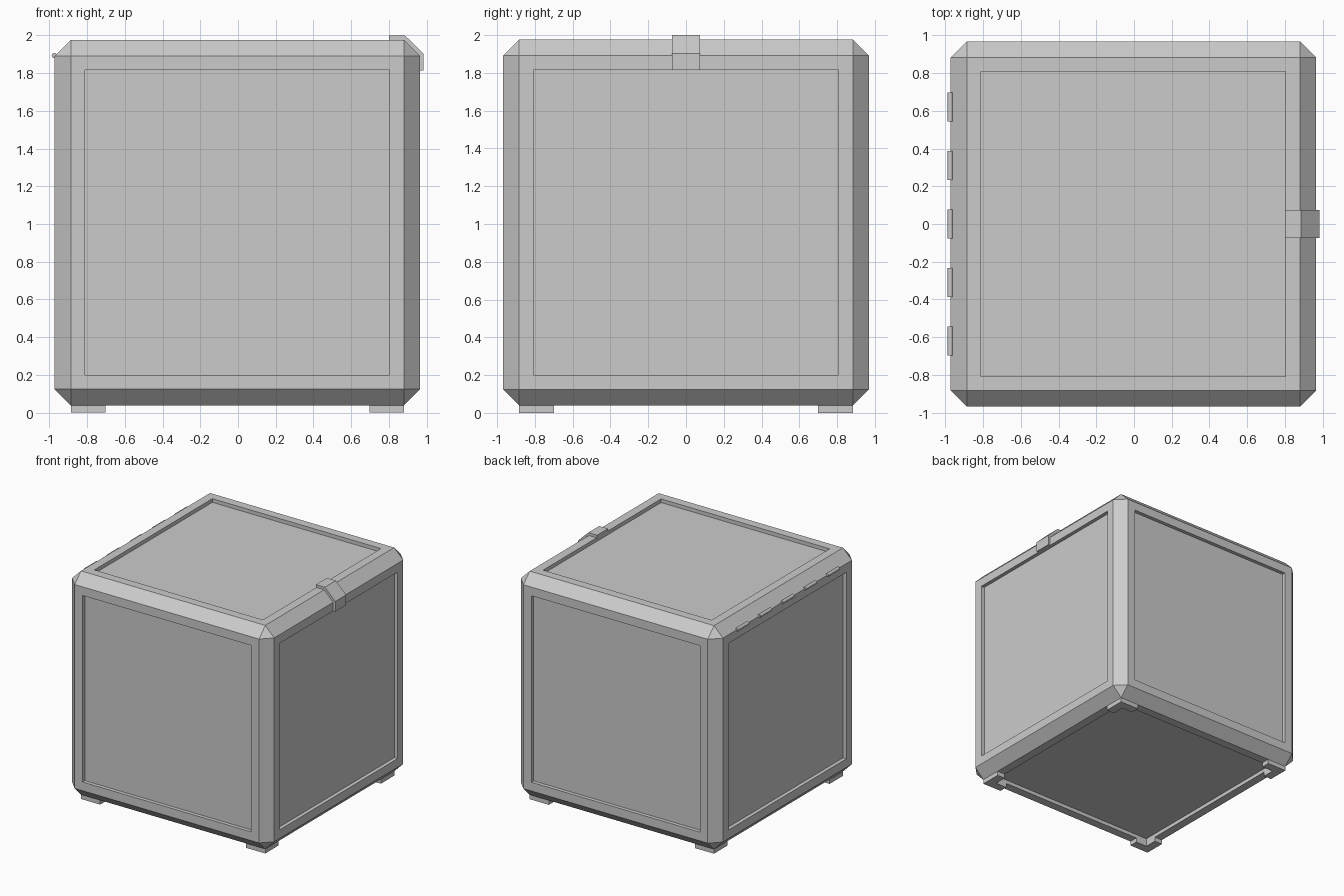
import bpy, bmesh
from math import radians
from mathutils import Vector

if "Cube" in bpy.data.objects:
    bpy.data.objects.remove(bpy.data.objects["Cube"])

CX, CZ = -0.0035, 1.0075           # body centre
HALF, CHAMFER, RIM, DEPTH = 0.969, 0.0855, 0.0755, 0.032


def finish(name, bm):
    bmesh.ops.recalc_face_normals(bm, faces=bm.faces)
    mesh = bpy.data.meshes.new(name)
    bm.to_mesh(mesh)
    bm.free()
    ob = bpy.data.objects.new(name, mesh)
    bpy.context.collection.objects.link(ob)
    return ob


def prism(name, points, direction):
    """Extrude a closed 3D outline along a direction."""
    bm = bmesh.new()
    face = bm.faces.new([bm.verts.new(p) for p in points])
    out = bmesh.ops.extrude_face_region(bm, geom=[face], use_keep_orig=True)
    moved = [g for g in out["geom"] if isinstance(g, bmesh.types.BMVert)]
    bmesh.ops.translate(bm, verts=moved, vec=Vector(direction))
    return finish(name, bm)


# Chamfered body with a recessed panel on each side
bm = bmesh.new()
bmesh.ops.create_cube(bm, size=2 * HALF)
bmesh.ops.bevel(bm, geom=bm.edges[:], offset=CHAMFER, offset_type='OFFSET',
                segments=1, affect='EDGES', profile=0.5)
panels = [f for f in bm.faces if f.calc_area() > 2]
bmesh.ops.inset_individual(bm, faces=panels, thickness=RIM, use_even_offset=True)
for f in panels:
    inward = -f.normal * DEPTH
    new = bmesh.ops.extrude_discrete_faces(bm, faces=[f])["faces"][0]
    bmesh.ops.translate(bm, verts=new.verts[:], vec=inward)
body = finish("crate_body", bm)
body.location = (CX, 0, CZ)

# L-shaped corner feet following the bottom rim
a, b, c = HALF - CHAMFER, 0.70, HALF - CHAMFER - RIM
outline = [(a, a), (b, a), (b, c), (c, c), (c, b), (a, b)]
feet = prism("corner_feet", [(x, y, 0) for x, y in outline], (0, 0, CZ - HALF + 0.001))
feet.location.x = CX
mirror = feet.modifiers.new("Mirror", 'MIRROR')
mirror.use_axis = (True, True, False)

# Latch folded over the right top edge
profile = [(0.80, 2.0), (0.885, 2.0), (0.985, 1.903), (0.985, 1.815),
           (0.96, 1.815), (0.96, 1.89), (0.877, 1.972), (0.80, 1.972)]
prism("latch", [(x, -0.075, z) for x, z in profile], (0, 0.15, 0))

# Row of hinge barrels along the left top edge
for i in range(5):
    bpy.ops.mesh.primitive_cylinder_add(
        vertices=12, radius=0.014, depth=0.155,
        location=(-0.974, 0.62 - 0.31 * i, 1.893), rotation=(radians(90), 0, 0))
    bpy.context.object.name = f"hinge_{i + 1}"
